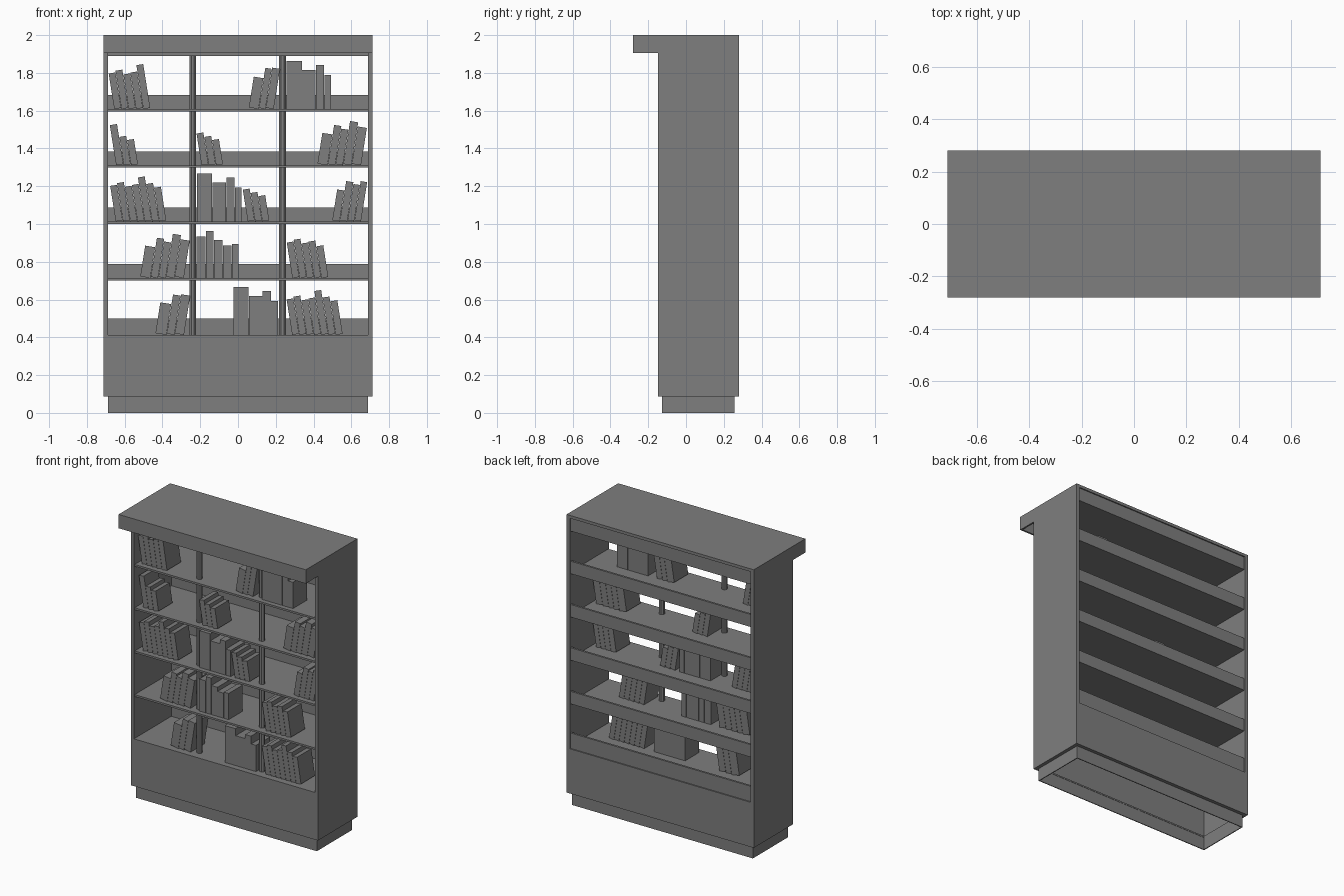
import bpy, math
from mathutils import Matrix, Vector

if "Cube" in bpy.data.objects:
    bpy.data.objects.remove(bpy.data.objects["Cube"])

DARK = bpy.data.materials.new("dark_grey")
DARK.diffuse_color = (0.21, 0.21, 0.21, 1)
DARK.use_nodes = True
DARK.node_tree.nodes["Principled BSDF"].inputs["Base Color"].default_value = DARK.diffuse_color


def box(name, x0, x1, y0, y1, z0, z1):
    bpy.ops.mesh.primitive_cube_add(size=1)
    ob = bpy.context.object
    ob.name = name
    ob.data.transform(Matrix.Translation(((x0 + x1) / 2, (y0 + y1) / 2, (z0 + z1) / 2))
                      @ Matrix.Diagonal((x1 - x0, y1 - y0, z1 - z0, 1)))
    ob.data.materials.append(DARK)
    return ob


def frame(name, x, y0, y1, z0, z1, t):
    """Four walls of a rectangular ring, open above and below."""
    box(name + "_front", -x, x, y0, y0 + t, z0, z1)
    box(name + "_back", -x, x, y1 - t, y1, z0, z1)
    for s, side in ((-1, "left"), (1, "right")):
        a, b = sorted((s * x, s * (x - t)))
        box(f"{name}_{side}", a, b, y0 + t, y1 - t, z0, z1)


W, IN = 0.712, 0.688           # outer and inner half widths
FRONT, BACK = -0.148, 0.28
SHELVES = [0.413, 0.714, 1.014, 1.311, 1.609]

# Plinth and closed lower cabinet, hollow underneath
frame("plinth", IN, -0.126, 0.256, 0, 0.09, 0.006)
frame("plinth_rim", W, FRONT, BACK, 0.088, 0.098, 0.03)
box("lower_front_panel", -IN, IN, FRONT, FRONT + 0.02, 0.088, 0.413)
box("lower_back_panel", -IN, IN, BACK - 0.02, BACK, 0.088, 0.395)

# Side panels
for s, side in ((-1, "left"), (1, "right")):
    a, b = sorted((s * W, s * IN))
    box("side_panel_" + side, a, b, FRONT, BACK, 0.088, 1.98)

# Shelves with a low stop along the back edge
for i, z in enumerate(SHELVES):
    box(f"shelf_{i}", -IN, IN, FRONT + 0.008, 0.262, z - 0.013, z)
    drop, rise = (0.03, 0.088) if i == 0 else (0.013, 0.073)
    box(f"shelf_back_stop_{i}", -IN, IN, 0.258, 0.272, z - drop, z + rise)

# Canopy: top slab, hanging fascia with a recess behind it, ceiling, inset back
box("canopy_top", -W, W, -0.28, BACK, 1.98, 2.0)
box("canopy_fascia", -W, W, -0.28, -0.268, 1.905, 1.98)
for s in (-1, 1):
    a, b = sorted((s * W, s * (W - 0.012)))
    box("canopy_cheek", a, b, -0.268, FRONT, 1.905, 1.98)
box("canopy_ceiling", -IN, IN, FRONT + 0.008, 0.272, 1.889, 1.98)

# Front posts
for x in (-0.24, 0.236):
    bpy.ops.mesh.primitive_cylinder_add(vertices=8, radius=0.0195, depth=1.905 - 0.413,
                                        location=(x, -0.075, (1.905 + 0.413) / 2),
                                        rotation=(0, 0, math.pi / 8))
    bpy.context.object.name = "post"
    bpy.context.object.data.materials.append(DARK)


# Books: rows of (width, height), leaning left (-1), upright (0) or right (1)
def books(shelf, x, lean, row):
    z, ang = SHELVES[shelf], lean * math.radians(9)
    for w, h in row:
        step, t = w / math.cos(ang), w - 0.0015
        ob = box("book", *((-t, 0) if lean > 0 else (0, t)), -0.107, 0.045, 0, h)
        pivot = Vector((x + step if lean > 0 else x, 0, z))
        ob.data.transform(Matrix.Translation(pivot) @ Matrix.Rotation(ang, 4, 'Y'))
        x += step


UPRIGHT = [(.082, .253), (.073, .205), (.045, .233), (.038, .18)]
UPRIGHT_5 = [(.05, .22), (.042, .25), (.048, .2), (.048, .172), (.037, .18)]
LEFT = [(.038, h) for h in (.19, .205, .185, .195, .235, .2, .18)]
LEFT_3 = [(.038, h) for h in (.17, .152, .135)]
RIGHT_5 = [(.055, .165), (.04, .21), (.04, .19), (.045, .23), (.05, .2)]
RIGHT_4 = [(.04, .165), (.04, .21), (.036, .195), (.036, .21)]
RIGHT_3 = [(.053, .165), (.036, .215), (.043, .215)]

for group in [
    (4, -.655, -1, LEFT[:5]), (4, .055, 1, RIGHT_3), (4, .257, 0, UPRIGHT),
    (3, -.645, -1, [(.04, .215)] + LEFT_3[1:]), (3, -.193, -1, LEFT_3), (3, .418, 1, RIGHT_5),
    (2, -.647, -1, LEFT), (2, -.217, 0, UPRIGHT), (2, .052, -1, LEFT_3), (2, .497, 1, RIGHT_4),
    (1, -.52, 1, RIGHT_5), (1, -.22, 0, UPRIGHT_5), (1, .288, -1, LEFT[:4] + [(.038, .17)]),
    (0, -.44, 1, [(.06, .165), (.042, .21), (.05, .21)]), (0, -.025, 0, UPRIGHT), (0, .287, -1, LEFT),
]:
    books(*group)
